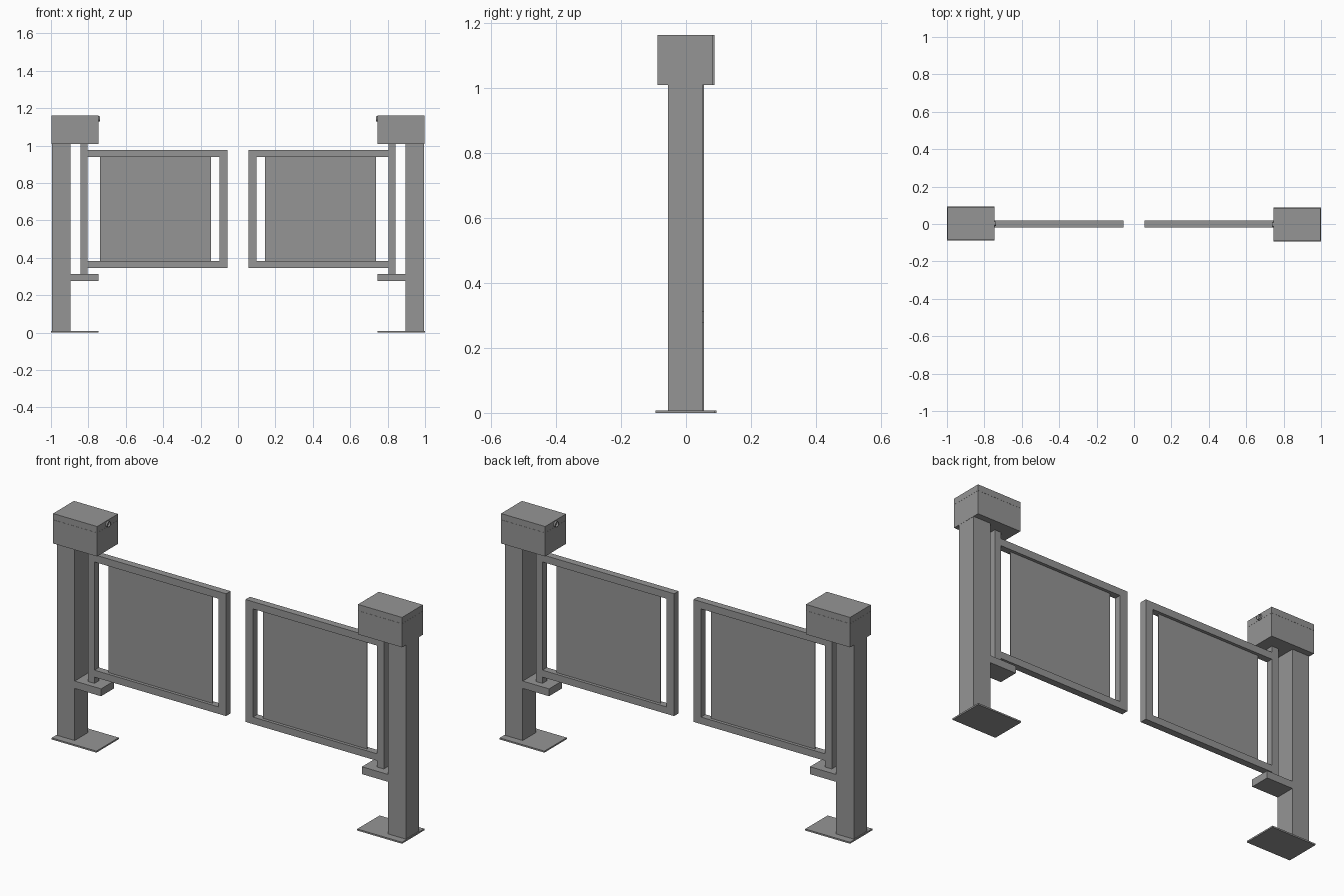
import bpy, bmesh
from math import radians
from mathutils import Matrix, Vector

if "Cube" in bpy.data.objects:
    bpy.data.objects.remove(bpy.data.objects["Cube"])

# Dark grey metal for every part
metal = bpy.data.materials.new("dark_grey_metal")
metal.diffuse_color = (0.3, 0.3, 0.3, 1)
metal.use_nodes = True
metal.node_tree.nodes["Principled BSDF"].inputs["Base Color"].default_value = metal.diffuse_color


def finish(bm, name):
    bmesh.ops.recalc_face_normals(bm, faces=bm.faces)
    mesh = bpy.data.meshes.new(name)
    bm.to_mesh(mesh)
    bm.free()
    mesh.materials.append(metal)
    obj = bpy.data.objects.new(name, mesh)
    bpy.context.collection.objects.link(obj)
    return obj


def box(name, side, x, y, z):
    """Box from (min, max) ranges; the 180-degree turn makes the other side."""
    bm = bmesh.new()
    bmesh.ops.create_cube(bm, size=1)
    lo, hi = Vector((x[0], y[0], z[0])), Vector((x[1], y[1], z[1]))
    for v in bm.verts:
        p = (lo + hi) / 2 + Vector(a * b for a, b in zip(v.co, hi - lo))
        v.co = (p.x * side, p.y * side, p.z)
    return finish(bm, name)


def lock_ring(name, side, x, y, z, radius, depth):
    """Short round collar with a recessed centre, facing the passage."""
    bm = bmesh.new()
    bmesh.ops.create_cone(bm, cap_ends=True, segments=24, radius1=radius,
                          radius2=radius * 0.85, depth=depth)
    cap = max(bm.faces, key=lambda f: f.calc_center_median().z)
    bmesh.ops.inset_region(bm, faces=[cap], thickness=radius * 0.3)
    bmesh.ops.translate(bm, verts=cap.verts, vec=(0, 0, -depth * 0.7))
    bm.transform(Matrix.Translation((x, y, z)) @ Matrix.Rotation(radians(90), 4, 'Y'))
    bm.transform(Matrix.Rotation(0 if side > 0 else radians(180), 4, 'Z'))
    return finish(bm, name)


def centred(half, mid=0.003):
    return (mid - half, mid + half)


POST_Y, HEAD_Y, BASE_Y = centred(0.053), centred(0.085), centred(0.091)
TUBE_Y, PANEL_Y = (-0.018, 0.018), (-0.002, 0.002)

# Described for the left side (side = 1), turned half way round for the right
for side, label in ((1, "left"), (-1, "right")):
    # Pedestal
    box(f"base_plate_{label}", side, (-1.0, -0.745), BASE_Y, (0, 0.008))
    box(f"post_{label}", side, (-0.995, -0.895), POST_Y, (0.008, 1.01))
    box(f"pivot_bracket_{label}", side, (-0.895, -0.745), POST_Y, (0.276, 0.314))
    # Head housing with lid and lock
    box(f"head_housing_{label}", side, (-0.996, -0.745), HEAD_Y, (1.008, 1.1295))
    box(f"head_lid_{label}", side, (-0.996, -0.745), HEAD_Y, (1.13, 1.162))
    lock_ring(f"lock_ring_{label}", side, -0.743, 0.003, 1.143, 0.016, 0.012)
    # Swinging leaf: pivot tube, rails, end tube, infill panel
    box(f"pivot_tube_{label}", side, (-0.843, -0.805), TUBE_Y, (0.314, 1.008))
    box(f"top_rail_{label}", side, (-0.805, -0.055), TUBE_Y, (0.939, 0.976))
    box(f"bottom_rail_{label}", side, (-0.805, -0.055), TUBE_Y, (0.346, 0.382))
    box(f"end_tube_{label}", side, (-0.098, -0.055), TUBE_Y, (0.382, 0.939))
    box(f"infill_panel_{label}", side, (-0.737, -0.145), PANEL_Y, (0.382, 0.939))
